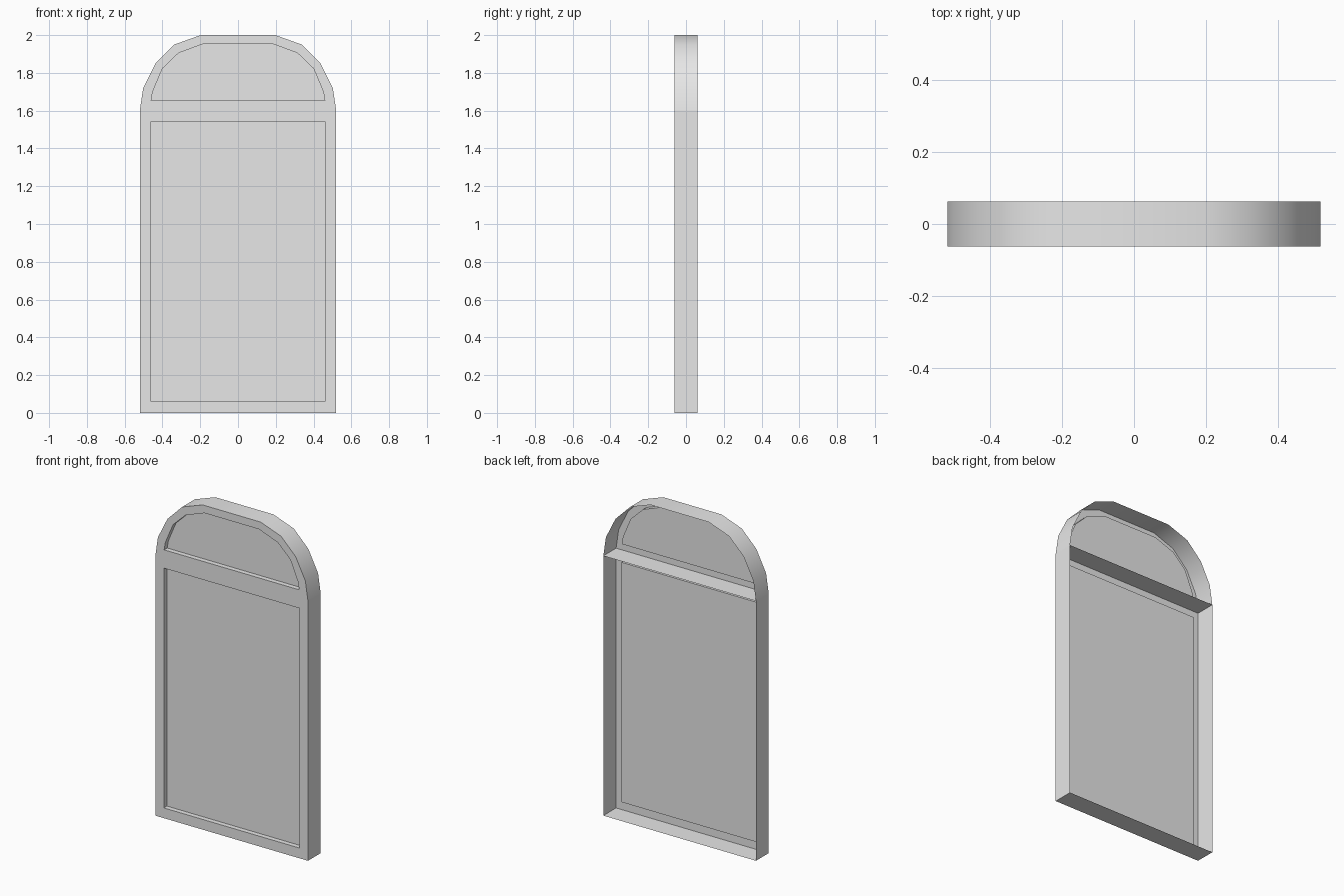
import bpy, bmesh, math

cube = bpy.data.objects.get("Cube")
if cube:
    bpy.data.objects.remove(cube, do_unlink=True)

FRONT, BACK, RECESS = -0.062, 0.062, 0.03

grey = bpy.data.materials.new("plain grey")
grey.use_nodes = True
grey.diffuse_color = (0.8, 0.8, 0.8, 1)
grey.node_tree.nodes["Principled BSDF"].inputs["Base Color"].default_value = (0.8, 0.8, 0.8, 1)


def mirrored(right_side):
    """Closed outline from its +x half, listed from bottom to top."""
    return right_side + [(-x, z) for x, z in reversed(right_side)]


def open_back_panel(name, outer, inner):
    """Shell with side walls, a front border and a recessed pane; open at the back."""
    bm = bmesh.new()
    loops = [[bm.verts.new((x, y, z)) for x, z in outline]
             for outline, y in ((outer, BACK), (outer, FRONT),
                                (inner, FRONT), (inner, FRONT + RECESS))]
    count = len(outer)
    for a, b in zip(loops, loops[1:]):
        for i in range(count):
            j = (i + 1) % count
            bm.faces.new((a[i], b[i], b[j], a[j]))
    bm.faces.new(loops[-1])
    # The pane faces the front, and all windings follow it
    bm.normal_update()
    if bm.faces[:][-1].normal.y > 0:
        bmesh.ops.reverse_faces(bm, faces=bm.faces[:])
    mesh = bpy.data.meshes.new(name)
    bm.to_mesh(mesh)
    bm.free()
    mesh.materials.append(grey)
    obj = bpy.data.objects.new(name, mesh)
    bpy.context.collection.objects.link(obj)
    bpy.ops.object.select_all(action='DESELECT')
    obj.select_set(True)
    bpy.context.view_layer.objects.active = obj
    bpy.ops.object.shade_smooth_by_angle(angle=math.radians(30))
    return obj


# Tall rectangular lower panel
open_back_panel("lower_panel",
                mirrored([(0.52, 0), (0.52, 1.6)]),
                mirrored([(0.462, 0.063), (0.462, 1.54)]))

# Arched upper panel
open_back_panel("arched_panel",
                mirrored([(0.52, 1.6), (0.502, 1.72), (0.437, 1.85), (0.337, 1.95), (0.198, 2.0)]),
                mirrored([(0.46, 1.653), (0.452, 1.7), (0.4, 1.823), (0.315, 1.905), (0.185, 1.953)]))
